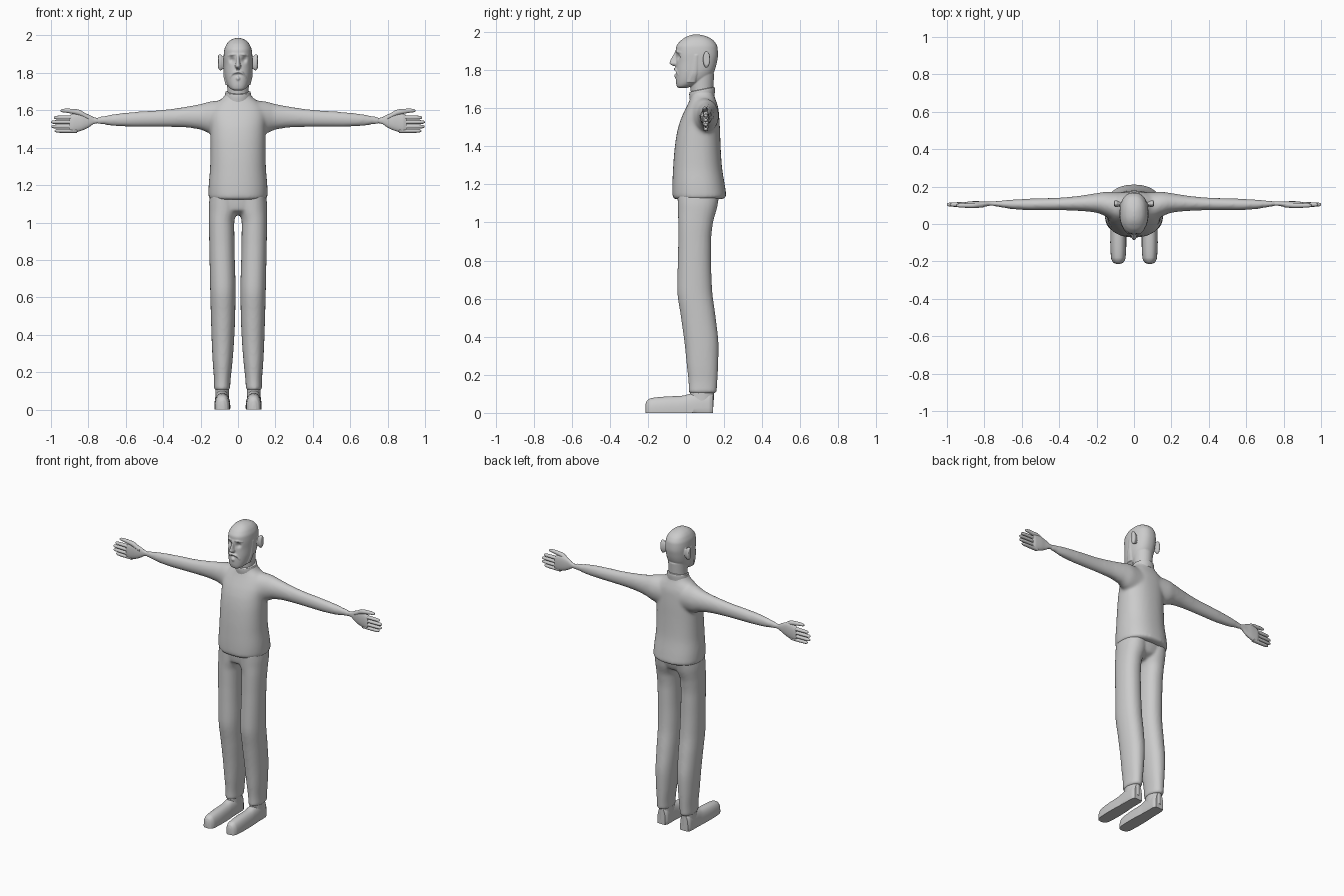
import bpy, bmesh, math
from mathutils import Vector

GREY = bpy.data.materials.new("plain grey")
GREY.diffuse_color = (0.6, 0.6, 0.6, 1)


def smooth_keys(keys, sub):
    """Monotone cubic interpolation between cross-section keys."""
    def slope(i, c):
        d = [(keys[j + 1][c] - keys[j][c]) / (keys[j + 1][0] - keys[j][0])
             for j in (i - 1, i) if 0 <= j < len(keys) - 1]
        if len(d) == 1:
            return d[0]
        return 0 if d[0] * d[1] <= 0 else 2 * d[0] * d[1] / (d[0] + d[1])
    out = []
    for i in range(len(keys) - 1):
        a, b = keys[i], keys[i + 1]
        h = b[0] - a[0]
        for s in range(sub):
            t = s / sub
            row = [a[0] + h * t]
            for c in range(1, 5):
                row.append((2*t**3 - 3*t*t + 1) * a[c] + (t**3 - 2*t*t + t) * h * slope(i, c)
                           + (3*t*t - 2*t**3) * b[c] + (t**3 - t*t) * h * slope(i + 1, c))
            out.append(row)
    return out + [list(keys[-1])]


def loft(bm, axis, keys, n=32, power=2.0, sub=5):
    """Keys are (position, a_min, a_max, b_min, b_max) along the axis."""
    rings = []
    for t, a0, a1, b0, b1 in smooth_keys(keys, sub):
        ring = []
        for k in range(n):
            th = 2 * math.pi * k / n
            c, s = math.cos(th), math.sin(th)
            a = (a0 + a1) / 2 + (a1 - a0) / 2 * math.copysign(abs(c) ** (2 / power), c)
            b = (b0 + b1) / 2 + (b1 - b0) / 2 * math.copysign(abs(s) ** (2 / power), s)
            ring.append(bm.verts.new({'X': (t, a, b), 'Y': (a, t, b), 'Z': (a, b, t)}[axis]))
        rings.append(ring)
    for r, q in zip(rings, rings[1:]):
        for k in range(n):
            bm.faces.new((r[k], r[(k + 1) % n], q[(k + 1) % n], q[k]))
    bm.faces.new(rings[0])
    bm.faces.new(rings[-1])


def centred(keys):
    """Expand (z, half_width, y0, y1) to full section keys."""
    return [(z, -w, w, y0, y1) for z, w, y0, y1 in keys]


def mirror_x(bm):
    new = bmesh.ops.duplicate(bm, geom=bm.verts[:] + bm.edges[:] + bm.faces[:])["geom"]
    for v in new:
        if isinstance(v, bmesh.types.BMVert):
            v.co.x *= -1


def finish(name, bm, voxel=0, iterations=0):
    bmesh.ops.recalc_face_normals(bm, faces=bm.faces[:])
    me = bpy.data.meshes.new(name)
    bm.to_mesh(me)
    bm.free()
    me.materials.append(GREY)
    ob = bpy.data.objects.new(name, me)
    bpy.context.collection.objects.link(ob)
    if voxel:
        me.polygons.foreach_set("use_smooth", [True] * len(me.polygons))
        m = ob.modifiers.new("blend", 'REMESH')
        m.mode, m.voxel_size, m.use_smooth_shade = 'VOXEL', voxel, True
        m = ob.modifiers.new("soften", 'SMOOTH')
        m.factor, m.iterations = 0.5, iterations
    else:
        bpy.ops.object.select_all(action='DESELECT')
        ob.select_set(True)
        bpy.context.view_layer.objects.active = ob
        bpy.ops.object.shade_smooth_by_angle(angle=math.radians(50))
    return ob


# Sweater: sleeves blended into the torso
bm = bmesh.new()
loft(bm, 'X', [(0, .03, .165, 1.47, 1.64), (.1, .02, .17, 1.465, 1.652),
               (.15, .04, .172, 1.475, 1.647), (.2, .06, .165, 1.496, 1.634),
               (.3, .07, .15, 1.509, 1.616), (.4, .073, .141, 1.511, 1.603),
               (.55, .073, .136, 1.511, 1.592), (.65, .079, .131, 1.514, 1.582),
               (.72, .09, .125, 1.523, 1.57), (.76, .095, .123, 1.526, 1.563)])
mirror_x(bm)
loft(bm, 'Z', centred([(1.122, .145, -.06, .19), (1.135, .158, -.071, .212),
                       (1.17, .158, -.072, .208), (1.3, .149, -.067, .188),
                       (1.42, .147, -.056, .181), (1.5, .147, -.041, .178),
                       (1.56, .15, -.02, .174), (1.6, .143, -.001, .17),
                       (1.64, .115, .018, .158), (1.67, .078, .028, .147),
                       (1.695, .062, .03, .143)]), n=48, power=2.3)
finish("sweater", bm, .009, 10)

# Collar: sloping band around the neck
bm = bmesh.new()
loft(bm, 'Z', centred([(1.655, .072, .02, .15), (1.685, .069, .017, .152),
                       (1.697, .067, .018, .15), (1.7, .061, .025, .144)]))
for v in bm.verts:
    v.co.z += .2 * (v.co.y - .085)
finish("collar", bm)

# Trousers: two legs blended into the hips
bm = bmesh.new()
loft(bm, 'Z', [(.104, .048, .122, .02, .154), (.113, .042, .128, .014, .161),
               (.14, .041, .128, .014, .163), (.25, .03, .135, .004, .169),
               (.35, .022, .14, -.006, .171), (.5, .015, .145, -.026, .156),
               (.65, .013, .149, -.046, .137), (.8, .017, .152, -.043, .132),
               (.9, .019, .154, -.041, .132), (1.0, .02, .156, -.041, .142),
               (1.08, 0, .156, -.043, .164), (1.15, 0, .15, -.045, .175)], power=2.2)
mirror_x(bm)
loft(bm, 'Z', centred([(1.04, .05, .01, .1), (1.07, .13, -.035, .152),
                       (1.15, .15, -.045, .178)]), power=2.2)
finish("trousers", bm, .008, 5)

# Shoes: flat sole with a rounded toe, plus ankle
bm = bmesh.new()
loft(bm, 'Y', [(-.213, .072, .096, -.02, .045), (-.205, .056, .112, -.05, .064),
               (-.18, .045, .123, -.06, .078), (-.1, .041, .127, -.06, .086),
               (-.02, .043, .126, -.06, .09), (.02, .046, .124, -.06, .1),
               (.07, .046, .124, -.06, .112), (.12, .046, .123, -.06, .114),
               (.142, .056, .113, -.06, .105)], power=2.4)
for v in bm.verts:
    v.co.z = max(v.co.z, 0)
loft(bm, 'Z', [(.03, .047, .122, .02, .145), (.13, .048, .121, .02, .147)])
mirror_x(bm)
finish("shoes", bm)

# Hands: palm, four fingers and a raised thumb
bm = bmesh.new()
loft(bm, 'X', [(.74, .098, .12, 1.532, 1.558), (.765, .098, .12, 1.529, 1.561),
               (.8, .092, .12, 1.508, 1.578), (.84, .087, .122, 1.49, 1.59),
               (.88, .087, .121, 1.481, 1.585), (.9, .092, .116, 1.483, 1.572)], n=24, power=2.3)
for z, tip in ((1.561, .985), (1.537, 1.0), (1.513, .998), (1.49, .98)):
    loft(bm, 'X', [(x, .104 - r * 1.15, .104 + r * 1.15, z - r, z + r) for x, r in
                   ((.86, .011), (.92, .011), (tip - .015, .0095), (tip - .004, .006), (tip, .002))],
         n=12, sub=3)
loft(bm, 'X', [(.8, .09, .115, 1.548, 1.575), (.86, .085, .113, 1.575, 1.606),
               (.92, .088, .11, 1.587, 1.609), (.942, .09, .108, 1.59, 1.606),
               (.95, .096, .102, 1.595, 1.601)], n=14, sub=4)
mirror_x(bm)
finish("hands", bm)

# Head: side features first, mirrored
bm = bmesh.new()
loft(bm, 'X', [(.065, .095, .115, 1.83, 1.88), (.08, .094, .12, 1.82, 1.888),
               (.096, .089, .127, 1.812, 1.9), (.106, .095, .123, 1.825, 1.895)])      # ear
loft(bm, 'Z', [(1.735, .04, .066, .005, .05), (1.79, .05, .078, .025, .062),
               (1.88, .05, .08, .042, .066)], power=3)                              # sideburn
loft(bm, 'X', [(0, -.056, -.02, 1.89, 1.908), (.03, -.054, -.015, 1.889, 1.907),
               (.056, -.03, .01, 1.885, 1.9)])                                      # brow
loft(bm, 'X', [(0, -.065, -.02, 1.797, 1.816), (.022, -.06, -.015, 1.79, 1.812),
               (.042, -.043, 0, 1.765, 1.79)])                                      # moustache
bmesh.ops.create_uvsphere(bm, u_segments=16, v_segments=10, radius=.01)             # eye
for v in bm.verts[-146:]:
    v.co += Vector((.031, -.021, 1.87))
mirror_x(bm)
loft(bm, 'Z', centred([(1.822, .011, -.068, -.02), (1.835, .016, -.087, -.02),
                       (1.85, .012, -.083, -.02), (1.88, .009, -.067, -.02),
                       (1.905, .01, -.053, -.02)]))                                 # nose
loft(bm, 'Z', centred([(1.755, .012, -.054, 0), (1.77, .018, -.062, 0),
                       (1.782, .014, -.056, 0)]))                                   # lower lip
loft(bm, 'Z', centred([(1.64, .056, .03, .14), (1.7, .057, .024, .143),
                       (1.78, .06, .02, .148)]))                                    # neck

# Skull and jaw, with soft hollows pressed in for the eyes and mouth
skull = bmesh.new()
loft(skull, 'Z', centred([(1.705, .02, -.037, 0), (1.715, .04, -.048, .03),
                          (1.74, .059, -.053, .1), (1.77, .069, -.054, .135),
                          (1.8, .074, -.053, .151), (1.84, .076, -.051, .162),
                          (1.88, .077, -.054, .168), (1.92, .074, -.052, .165),
                          (1.95, .063, -.033, .15), (1.97, .047, -.007, .124),
                          (1.982, .026, .018, .092), (1.987, .008, .04, .068)]), n=72, power=2.3)
for centre, radius, depth in (((.032, -.044, 1.87), .015, .016), ((-.032, -.044, 1.87), .015, .016),
                              ((0, -.053, 1.787), .012, .006)):
    for v in skull.verts:
        v.co.y += depth * math.exp(-((v.co - Vector(centre)).length / radius) ** 2)
temp = bpy.data.meshes.new("skull_shape")
skull.to_mesh(temp)
skull.free()
bm.from_mesh(temp)
bpy.data.meshes.remove(temp)
finish("head", bm, .0035, 3)
